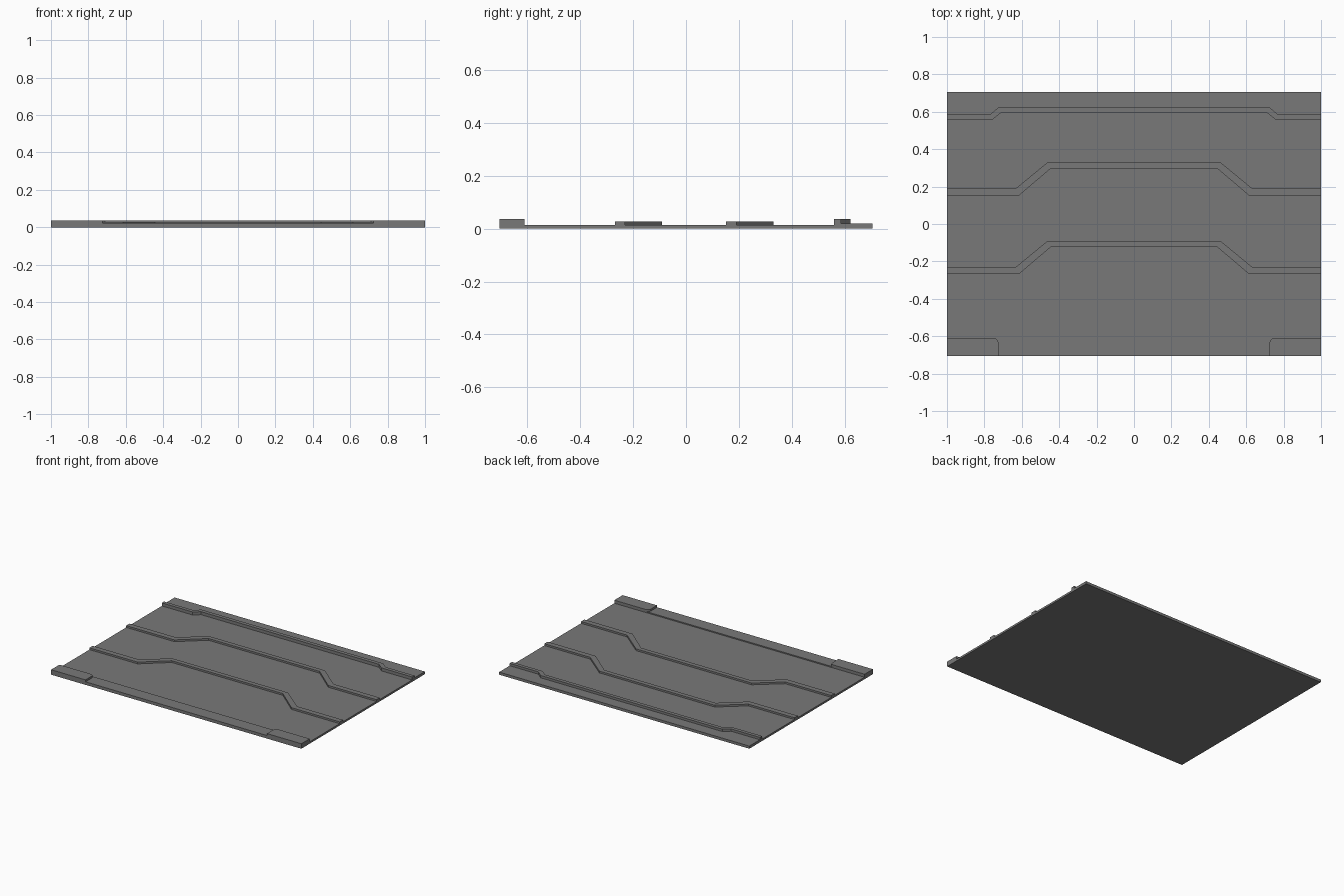
import bpy, bmesh, math

cube = bpy.data.objects.get("Cube")
if cube:
    bpy.data.objects.remove(cube, do_unlink=True)

grey = bpy.data.materials.new("mid grey")
grey.use_nodes = True
colour = (0.19, 0.19, 0.19, 1)
grey.diffuse_color = colour
grey.node_tree.nodes["Principled BSDF"].inputs["Base Color"].default_value = colour

HALF_X, HALF_Y = 1.0, 0.705
SLAB_TOP = 0.014
EMBED = 0.006  # raised parts start inside the slab


def prism(name, outline, z0, z1):
    """Extrude a flat outline upwards from z0 to z1."""
    bm = bmesh.new()
    face = bm.faces.new([bm.verts.new((x, y, z0)) for x, y in outline])
    extruded = bmesh.ops.extrude_face_region(bm, geom=[face], use_keep_orig=True)
    for v in extruded["geom"]:
        if isinstance(v, bmesh.types.BMVert):
            v.co.z = z1
    bmesh.ops.recalc_face_normals(bm, faces=bm.faces)
    mesh = bpy.data.meshes.new(name)
    bm.to_mesh(mesh)
    bm.free()
    mesh.materials.append(grey)
    obj = bpy.data.objects.new(name, mesh)
    bpy.context.collection.objects.link(obj)
    return obj


def rectangle(x0, x1, y0, y1):
    return [(x0, y0), (x1, y0), (x1, y1), (x0, y1)]


def stepped_line(y_end, y_mid, x_outer, x_inner):
    """Left-to-right line that jogs back in its middle stretch."""
    half = [(-HALF_X, y_end), (-x_outer, y_end), (-x_inner, y_mid)]
    return half + [(-x, y) for x, y in reversed(half)]


def rib(name, front, back, top):
    prism(name, front + back[::-1], EMBED, top)


# Floor slab
prism("floor_slab", rectangle(-HALF_X, HALF_X, -HALF_Y, HALF_Y), 0, SLAB_TOP)

# Two wide jogged ribs across the floor
for name, dy in (("rear_floor_rib", 0), ("front_floor_rib", -0.42)):
    rib(name,
        stepped_line(0.152 + dy, 0.298 + dy, 0.615, 0.444),
        stepped_line(0.19 + dy, 0.33 + dy, 0.632, 0.462), 0.027)

# Taller back rib and the low ledge behind it
back_line = stepped_line(0.585, 0.622, 0.77, 0.727)
rib("back_rib", stepped_line(0.559, 0.595, 0.755, 0.711), back_line, 0.036)
prism("back_ledge", back_line + [(HALF_X, HALF_Y), (-HALF_X, HALF_Y)], EMBED, 0.019)

# Low front ledge between the corner blocks
BLOCK_BACK, BLOCK_INNER, RADIUS = -0.61, 0.725, 0.025
prism("front_ledge", rectangle(-0.75, 0.75, -HALF_Y, BLOCK_BACK), EMBED, 0.022)

# Corner blocks with one rounded inner corner
arc = []
for i in range(5):
    a = math.pi / 2 * i / 4
    arc.append((BLOCK_INNER + RADIUS * (1 - math.sin(a)),
                BLOCK_BACK - RADIUS * (1 - math.cos(a))))
block = [(HALF_X, -HALF_Y), (HALF_X, BLOCK_BACK)] + arc + [(BLOCK_INNER, -HALF_Y)]
for name, side in (("left_corner_block", 1), ("right_corner_block", -1)):
    prism(name, [(x * side, y) for x, y in block], EMBED, 0.036)
